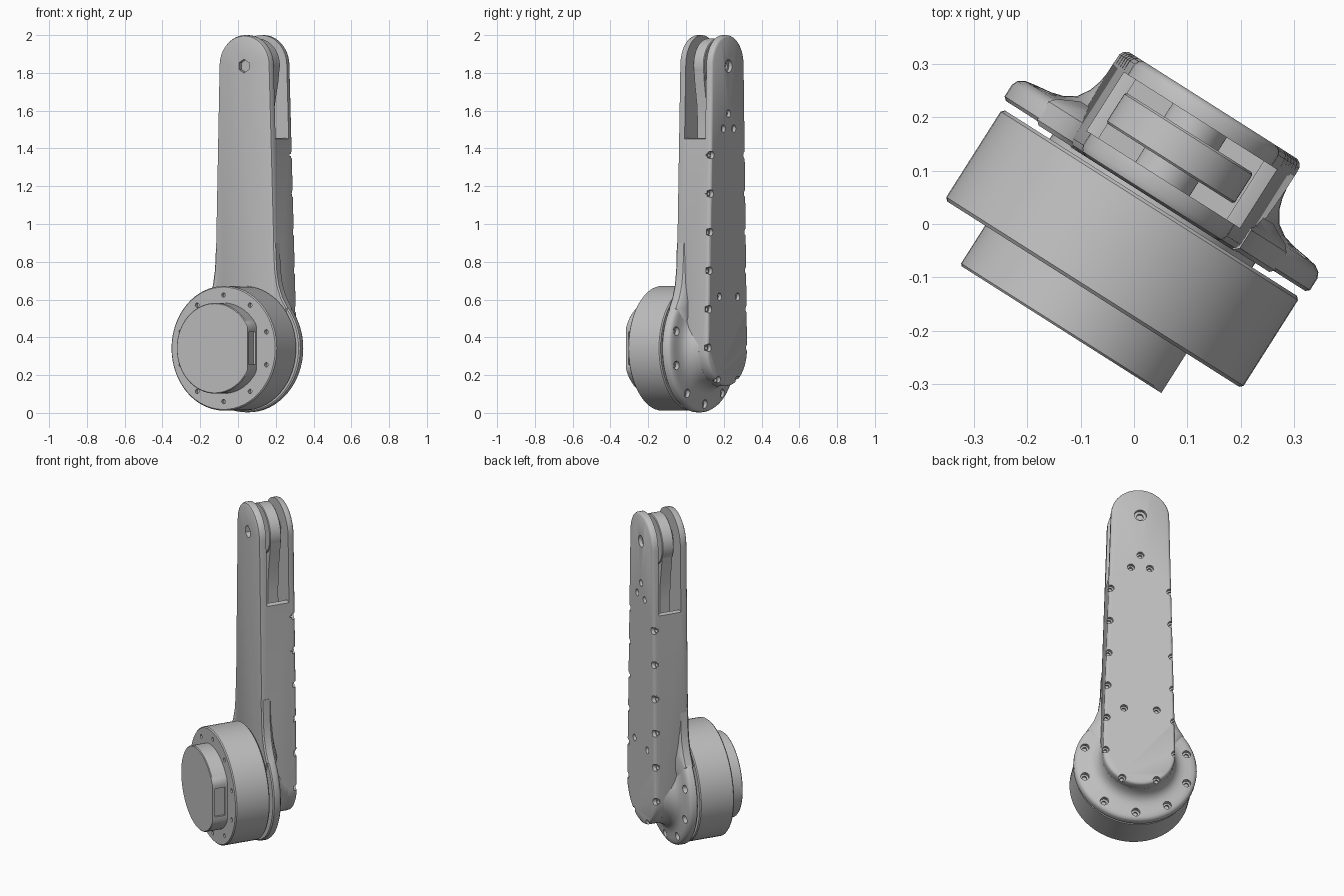
import bpy, bmesh, math
from mathutils import Matrix

cube = bpy.data.objects.get("Cube")
if cube:
    bpy.data.objects.remove(cube)

CX, HUB_Z, TIP_Z = 0.006, 0.342, 1.84
TURN = Matrix.Rotation(math.radians(-32.4), 4, 'Z')

metal = bpy.data.materials.new("light grey metal")
metal.use_nodes = True
grey = (0.52, 0.52, 0.52, 1)
metal.diffuse_color = grey
metal.node_tree.nodes["Principled BSDF"].inputs["Base Color"].default_value = grey


# Outlines in the (x, z) plane, stacked along y
def circle(r, x=CX, z=HUB_Z, n=64, phase=0.0):
    steps = [phase + 2 * math.pi * i / n for i in range(n)]
    return [(x + r * math.cos(a), z + r * math.sin(a)) for a in steps]


def arm_outline(inset=0.0, n=24):
    pts = []
    for x, z, r, start in ((0, TIP_Z, 0.16, 0), (CX, HUB_Z, 0.2, math.pi)):
        for i in range(n + 1):
            a = start + math.pi * i / n
            pts.append((x + (r - inset) * math.cos(a), z + (r - inset) * math.sin(a)))
    return pts


def box_outline(x0, x1, z0, z1):
    return [(x0, z0), (x1, z0), (x1, z1), (x0, z1)]


def add_loft(bm, sections):
    rings = [[bm.verts.new((x, y, z)) for x, z in outline] for outline, y in sections]
    for a, b in zip(rings, rings[1:]):
        for i in range(len(a)):
            j = (i + 1) % len(a)
            bm.faces.new((a[i], a[j], b[j], b[i]))
    bm.faces.new(rings[0])
    bm.faces.new(rings[-1])


def make(name, *lofts):
    bm = bmesh.new()
    for sections in lofts:
        add_loft(bm, sections)
    bmesh.ops.recalc_face_normals(bm, faces=bm.faces)
    mesh = bpy.data.meshes.new(name)
    bm.to_mesh(mesh)
    bm.free()
    mesh.materials.append(metal)
    ob = bpy.data.objects.new(name, mesh)
    bpy.context.collection.objects.link(ob)
    return ob


def select(ob):
    bpy.ops.object.select_all(action='DESELECT')
    ob.select_set(True)
    bpy.context.view_layer.objects.active = ob


def cut(ob, *lofts):
    cutter = make("cutter", *lofts)
    cutter.hide_render = True
    mod = ob.modifiers.new("cut", 'BOOLEAN')
    mod.operation = 'DIFFERENCE'
    mod.solver = 'EXACT'
    mod.object = cutter
    select(ob)
    bpy.ops.object.modifier_apply(modifier=mod.name)
    bpy.data.objects.remove(cutter)


def disc(r, y0, y1, b=0.006, **kw):
    return [(circle(r - b, **kw), y0), (circle(r, **kw), y0 + b),
            (circle(r, **kw), y1 - b), (circle(r - b, **kw), y1)]


def screw_hole(x, z, y, r=0.022, depth=0.03):
    # Counterbored hole sunk from the back towards the front
    def ring(q):
        return circle(q, x, z, 16)
    return [(ring(r), y + 0.05), (ring(r), y - depth),
            (ring(r * 0.55), y - depth), (ring(r * 0.55), y - depth - 0.012)]


def ring_positions(r):
    return circle(r, n=10, phase=math.pi / 2)


# Motor drum with rim screw holes
drum = make("motor_drum", disc(0.33, -0.152, 0.05))
cut(drum, *[[(circle(0.012, x, z, 12), -0.2), (circle(0.012, x, z, 12), -0.13)]
            for x, z in ring_positions(0.282)])


# Front boss with one flat side and a shallow connector recess
def boss_outline(r):
    return [(min(x, CX + 0.207), z) for x, z in circle(r)]


boss = make("front_boss", [(boss_outline(0.236), -0.24), (boss_outline(0.24), -0.236),
                           (boss_outline(0.24), -0.145)])
recess = box_outline(CX + 0.195, CX + 0.25, HUB_Z - 0.085, HUB_Z + 0.085)
cut(boss, [(recess, -0.225), (recess, -0.165)])

# Narrow spacer between drum and flange
make("hub_spacer", disc(0.225, 0.04, 0.08))

# Flange that sweeps up into the arm
flange_profile = [(0.332, 0.066), (0.339, 0.072), (0.339, 0.098), (0.334, 0.109),
                  (0.322, 0.117), (0.30, 0.121), (0.27, 0.125), (0.245, 0.132),
                  (0.224, 0.146), (0.21, 0.168), (0.203, 0.19), (0.2, 0.21)]
flange = make("flange", [(circle(r), y) for r, y in flange_profile])
cut(flange, *[screw_hole(x, z, 0.121, 0.023, 0.02) for x, z in ring_positions(0.295)
              if z < 0.6])

# Flared neck joining flange and arm
half = [(0.186, 0.9), (0.193, 0.76), (0.205, 0.68), (0.23, 0.61), (0.264, 0.553), (0.2, 0.4)]


def neck_outline(inset):
    return ([(CX + x - inset, z) for x, z in half] +
            [(CX - x + inset, z) for x, z in reversed(half)])


make("neck", [(neck_outline(0.008), 0.06), (neck_outline(0), 0.068), (neck_outline(0), 0.108),
              (neck_outline(0.01), 0.12), (neck_outline(0.05), 0.14)])

# Arm housing, open at the tip as a fork
housing = make("arm_housing", [(arm_outline(0.016), 0.058), (arm_outline(0.005), 0.063),
                               (arm_outline(0), 0.074), (arm_outline(0), 0.23)])
fork_gap = [(-0.3, 1.425), (-0.15, 1.455), (0.15, 1.455), (0.3, 1.425), (0.3, 2.1), (-0.3, 2.1)]
pocket = box_outline(-0.142, 0.142, 0.9, 1.6)
cut(housing, [(fork_gap, 0.1), (fork_gap, 0.3)])
cut(housing, [(pocket, 0.1), (pocket, 0.3)])
hexagon = circle(0.036, 0, TIP_Z - 0.004, 6, math.pi / 6)
cut(housing, [(hexagon, 0.0), (hexagon, 0.085)])

# Back cover plate with edge screws, inner screws and pivot hole
cover = make("back_cover", [(arm_outline(0), 0.23), (arm_outline(0), 0.254),
                            (arm_outline(0.004), 0.262), (arm_outline(0.012), 0.267)])
spots = [(0.09, 0.615), (-0.09, 0.615), (0.1, 0.175), (-0.09, 0.175),
         (0.0, 1.585), (0.052, 1.505), (-0.052, 1.505)]
for i in range(6):
    z = 0.345 + 0.204 * i
    edge = 0.2 - 0.04 * (z - HUB_Z) / (TIP_Z - HUB_Z) - 0.008
    spots += [(edge, z), (-edge, z)]
cut(cover, *[screw_hole(x, z, 0.267, 0.02, 0.02) for x, z in spots])
cut(cover, screw_hole(0, TIP_Z - 0.004, 0.267, 0.034, 0.02))

# Pulley, tapered link and washers between the fork plates
make("tip_pulley", disc(0.142, 0.132, 0.2, 0.004, x=-0.004, z=TIP_Z))
link = [(0.138, TIP_Z), (0.128, 1.75), (0.105, 1.62), (0.1, 1.5), (0.11, 1.2)]
link_outline = link + [(-x, z) for x, z in reversed(link)]
make("inner_link", [(link_outline, 0.136), (link_outline, 0.196)])
make("pivot_washers", disc(0.06, 0.095, 0.135, 0.002, x=0, z=TIP_Z),
     disc(0.06, 0.197, 0.235, 0.002, x=0, z=TIP_Z))

# Turn the whole leg and finish shading
for ob in list(bpy.context.scene.objects):
    if ob.type == 'MESH' and metal.name in ob.data.materials:
        ob.data.transform(TURN)
        select(ob)
        bpy.ops.object.shade_smooth_by_angle(angle=math.radians(35))
